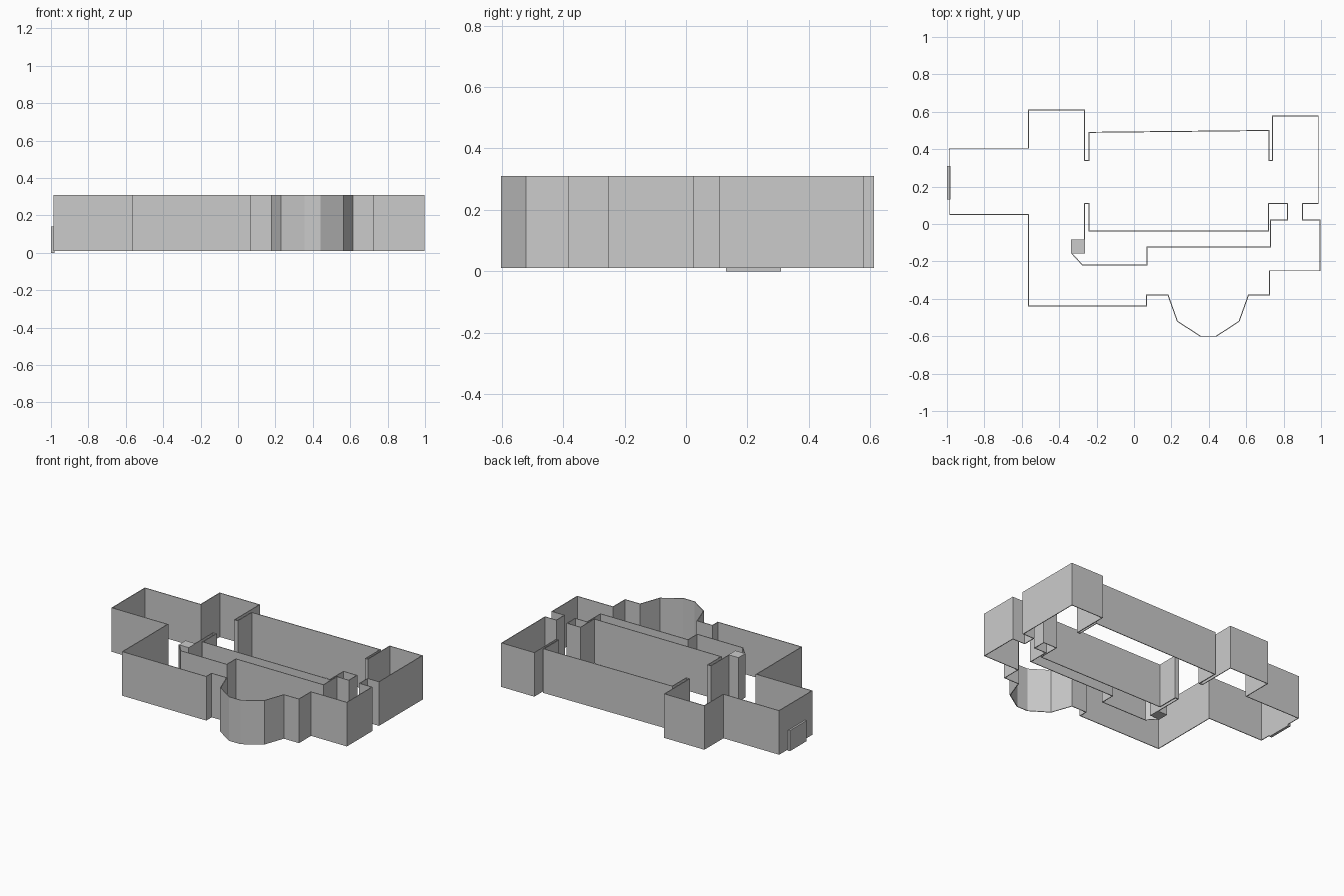
import bpy
import bmesh

FLOOR, TOP = 0.01, 0.31
WALL_THICKNESS = 0.005

old = bpy.data.objects.get("Cube")
if old:
    bpy.data.objects.remove(old, do_unlink=True)


def make_material(name, colour):
    mat = bpy.data.materials.new(name)
    mat.use_nodes = True
    mat.diffuse_color = colour
    mat.node_tree.nodes["Principled BSDF"].inputs["Base Color"].default_value = colour
    return mat


plaster = make_material("grey plaster", (0.6, 0.6, 0.6, 1))


def add_object(name, bm):
    mesh = bpy.data.meshes.new(name)
    bm.to_mesh(mesh)
    bm.free()
    mesh.materials.append(plaster)
    obj = bpy.data.objects.new(name, mesh)
    bpy.context.collection.objects.link(obj)
    return obj


def wall(name, plan, closed=False):
    """Raise a plan line into a thin standing wall."""
    bm = bmesh.new()
    low = [bm.verts.new((x, y, FLOOR)) for x, y in plan]
    high = [bm.verts.new((x, y, TOP)) for x, y in plan]
    count = len(plan)
    for i in range(count if closed else count - 1):
        j = (i + 1) % count
        bm.faces.new((low[i], low[j], high[j], high[i]))
    obj = add_object(name, bm)
    solid = obj.modifiers.new("thickness", "SOLIDIFY")
    solid.thickness = WALL_THICKNESS
    solid.offset = 0
    solid.use_even_offset = True
    return obj


def box(name, low, high):
    bm = bmesh.new()
    bmesh.ops.create_cube(bm, size=1)
    for v in bm.verts:
        v.co = [b if c > 0 else a for c, a, b in zip(v.co, low, high)]
    return add_object(name, bm)


# Outer wall: left-hand wing, long back room, right-hand rooms, bay, front room
west_wing = [(-.565, .05), (-.985, .05), (-.985, .405), (-.565, .405),
             (-.565, .61), (-.265, .61), (-.265, .34)]
back_room = [(-.24, .34), (-.24, .49), (.722, .5), (.722, .34)]
east_rooms = [(.74, .34), (.74, .577), (.985, .577), (.985, .11), (.9, .11),
              (.9, .022), (.995, .022), (.995, -.25), (.725, -.25), (.725, -.38)]
bay = [(.612, -.38), (.562, -.52), (.44, -.6), (.355, -.6), (.232, -.52), (.182, -.38)]
front_room = [(.067, -.38), (.067, -.438), (-.565, -.438)]
wall("outer_wall", west_wing + back_room + east_rooms + bay + front_room, closed=True)

# Inner wall between the back room and the front rooms, with a closet at the end
wall("inner_wall", [
    (-.265, -.085), (-.265, .11), (-.24, .11), (-.24, -.037), (.718, -.037),
    (.718, .11), (.82, .11), (.82, .022), (.73, .022), (.73, -.122),
    (.07, -.122), (.07, -.22), (-.275, -.22), (-.335, -.155)])

# Solid pillar at the end of the inner wall
box("pillar", (-.337, -.157, FLOOR), (-.262, -.083, TOP))

# Low door panel on the wing's end wall
box("door_panel", (-1, .13, 0), (-.982, .31, .14))
